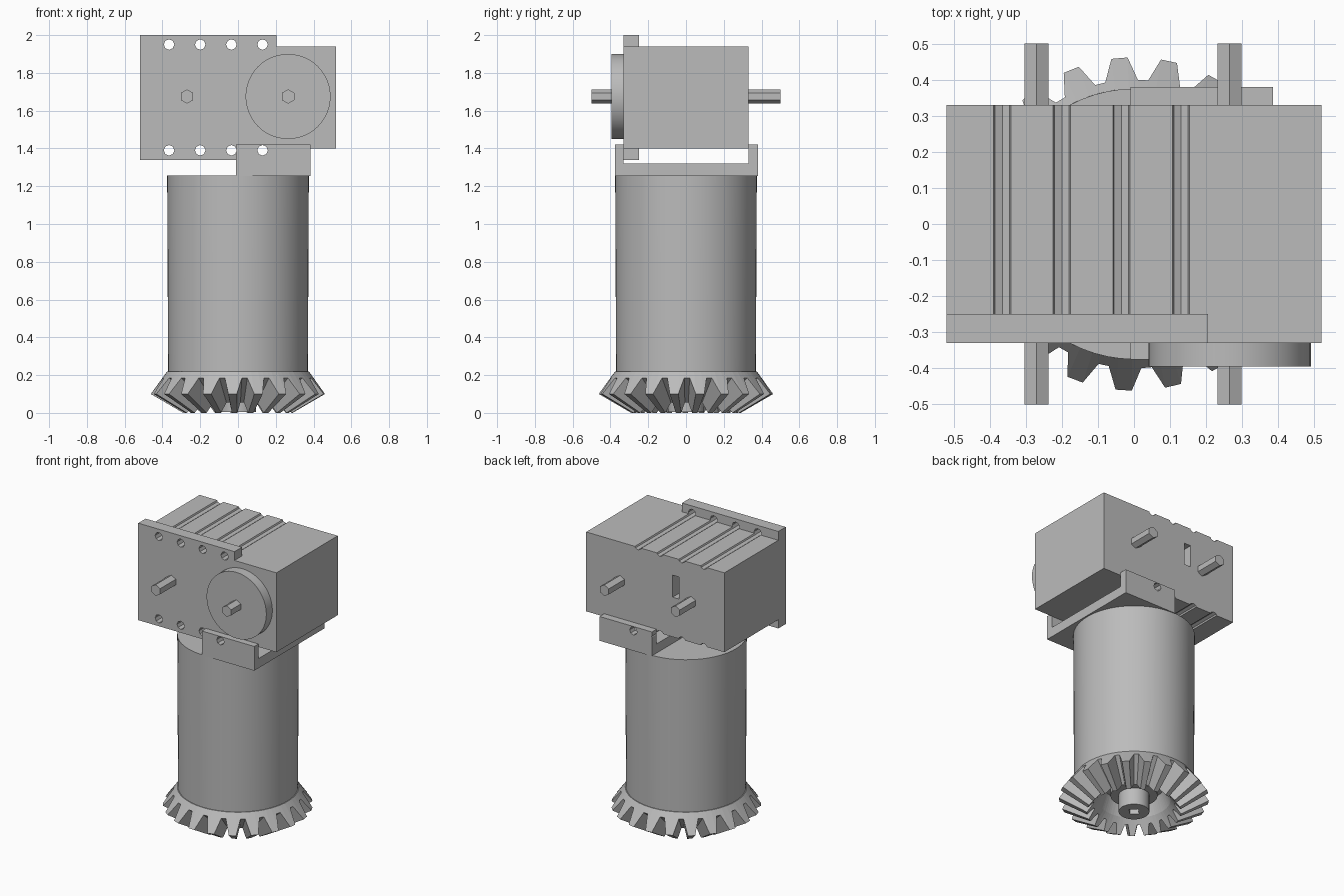
import bpy, bmesh
from math import pi, cos, sin, radians
from mathutils import Matrix

cube = bpy.data.objects.get("Cube")
if cube:
    bpy.data.objects.remove(cube, do_unlink=True)

grey = bpy.data.materials.new("light_grey")
grey.use_nodes = True
grey.diffuse_color = (0.5, 0.5, 0.5, 1)
grey.node_tree.nodes["Principled BSDF"].inputs["Base Color"].default_value = (0.5, 0.5, 0.5, 1)


def finish(name, bm, smooth=False):
    bmesh.ops.recalc_face_normals(bm, faces=bm.faces)
    mesh = bpy.data.meshes.new(name)
    bm.to_mesh(mesh)
    bm.free()
    mesh.materials.append(grey)
    ob = bpy.data.objects.new(name, mesh)
    bpy.context.collection.objects.link(ob)
    if smooth:
        bpy.ops.object.select_all(action='DESELECT')
        ob.select_set(True)
        bpy.context.view_layer.objects.active = ob
        bpy.ops.object.shade_smooth_by_angle(angle=radians(30))
    return ob


def add_box(bm, x, y, z):
    size = Matrix.Diagonal((x[1] - x[0], y[1] - y[0], z[1] - z[0], 1))
    mid = Matrix.Translation((sum(x) / 2, sum(y) / 2, sum(z) / 2))
    bmesh.ops.create_cube(bm, size=1, matrix=mid @ size)


def box(name, x, y, z):
    bm = bmesh.new()
    add_box(bm, x, y, z)
    return finish(name, bm)


def add_rod_y(bm, x, z, r, y0, y1, sides):
    m = Matrix.Translation((x, (y0 + y1) / 2, z)) @ Matrix.Rotation(pi / 2, 4, 'X')
    bmesh.ops.create_cone(bm, cap_ends=True, segments=sides, radius1=r, radius2=r,
                          depth=y1 - y0, matrix=m)


def rod_y(name, x, z, r, y0, y1, sides, smooth=False):
    bm = bmesh.new()
    add_rod_y(bm, x, z, r, y0, y1, sides)
    return finish(name, bm, smooth)


def rod_z(name, r0, r1, z0, z1, sides, smooth=True):
    bm = bmesh.new()
    bmesh.ops.create_cone(bm, cap_ends=True, segments=sides, radius1=r0, radius2=r1,
                          depth=z1 - z0, matrix=Matrix.Translation((0, 0, (z0 + z1) / 2)))
    return finish(name, bm, smooth)


def boolean(ob, other, operation):
    mod = ob.modifiers.new(operation.lower(), 'BOOLEAN')
    mod.operation = operation
    mod.solver = 'EXACT'
    mod.object = other
    other.hide_render = True
    other.hide_set(True)


# Gearbox casing with its front flange
casing = box("gearbox_casing", (-0.52, 0.52), (-0.33, 0.33), (1.4, 1.94))
flange = box("flange_helper", (-0.52, 0.205), (-0.33, -0.25), (1.34, 2.0))
boolean(casing, flange, 'UNION')

# Screw holes run front to back and leave grooves in the casing
bm = bmesh.new()
for i in range(4):
    for z in (1.39, 1.95):
        add_rod_y(bm, -0.365 + 0.165 * i, z, 0.028, -0.6, 0.6, 8)
holes = finish("screw_hole_cutter", bm)
slot = box("slot_cutter", (-0.18, -0.13), (0.2, 0.4), (1.67, 1.82))
boolean(casing, holes, 'DIFFERENCE')
boolean(casing, slot, 'DIFFERENCE')

# U-shaped bracket holding the casing on the motor
profile = [(-0.375, 1.255), (0.38, 1.255), (0.38, 1.42), (0.33, 1.42),
           (0.33, 1.32), (-0.33, 1.32), (-0.33, 1.42), (-0.375, 1.42)]
bm = bmesh.new()
face = bm.faces.new([bm.verts.new((-0.01, y, z)) for y, z in profile])
ext = bmesh.ops.extrude_face_region(bm, geom=[face])
bmesh.ops.translate(bm, vec=(0.395, 0, 0),
                    verts=[v for v in ext["geom"] if isinstance(v, bmesh.types.BMVert)])
bracket = finish("bracket", bm)
boolean(bracket, holes, 'DIFFERENCE')

# Front disc and the two hexagonal shafts
rod_y("front_disc", 0.265, 1.675, 0.225, -0.395, -0.32, 48, True)
for side, x in (("left", 0.265), ("right", -0.27)):
    rod_y(side + "_shaft", x, 1.675, 0.038, -0.5, 0.5, 6)

# Motor body
rod_z("motor_body", 0.37, 0.375, 0.215, 1.258, 64)

# Bevel gear: rings of (root radius, root z, tip radius, tip z)
TEETH = 21
rings = [(0.375, 0.22, 0.375, 0.22), (0.40, 0.185, 0.462, 0.10),
         (0.25, 0.055, 0.29, 0.0), (0.225, 0.09, 0.225, 0.09),
         (0.19, 0.19, 0.19, 0.19)]
corners = [(-6.5, 0), (-2.8, 1), (2.8, 1), (6.5, 0)]
bm = bmesh.new()
loops = []
for r0, z0, r1, z1 in rings:
    loop = []
    for t in range(TEETH):
        for offset, tip in corners:
            a = radians(95 + 360 * t / TEETH + offset)
            r, z = (r1, z1) if tip else (r0, z0)
            loop.append(bm.verts.new((r * cos(a), r * sin(a), z)))
    loops.append(loop)
count = len(loops[0])
for upper, lower in zip(loops, loops[1:]):
    for i in range(count):
        j = (i + 1) % count
        bm.faces.new((upper[i], upper[j], lower[j], lower[i]))
bm.faces.new(loops[0])
bm.faces.new(loops[-1])
finish("bevel_gear", bm)

# Hub in the gear, with a square bore
rod_z("hub_collar", 0.145, 0.145, 0.12, 0.2, 32)
hub = rod_z("hub", 0.095, 0.095, 0.005, 0.2, 32)
bore = rod_z("bore_cutter", 0.04, 0.04, -0.05, 0.1, 4, False)
boolean(hub, bore, 'DIFFERENCE')
